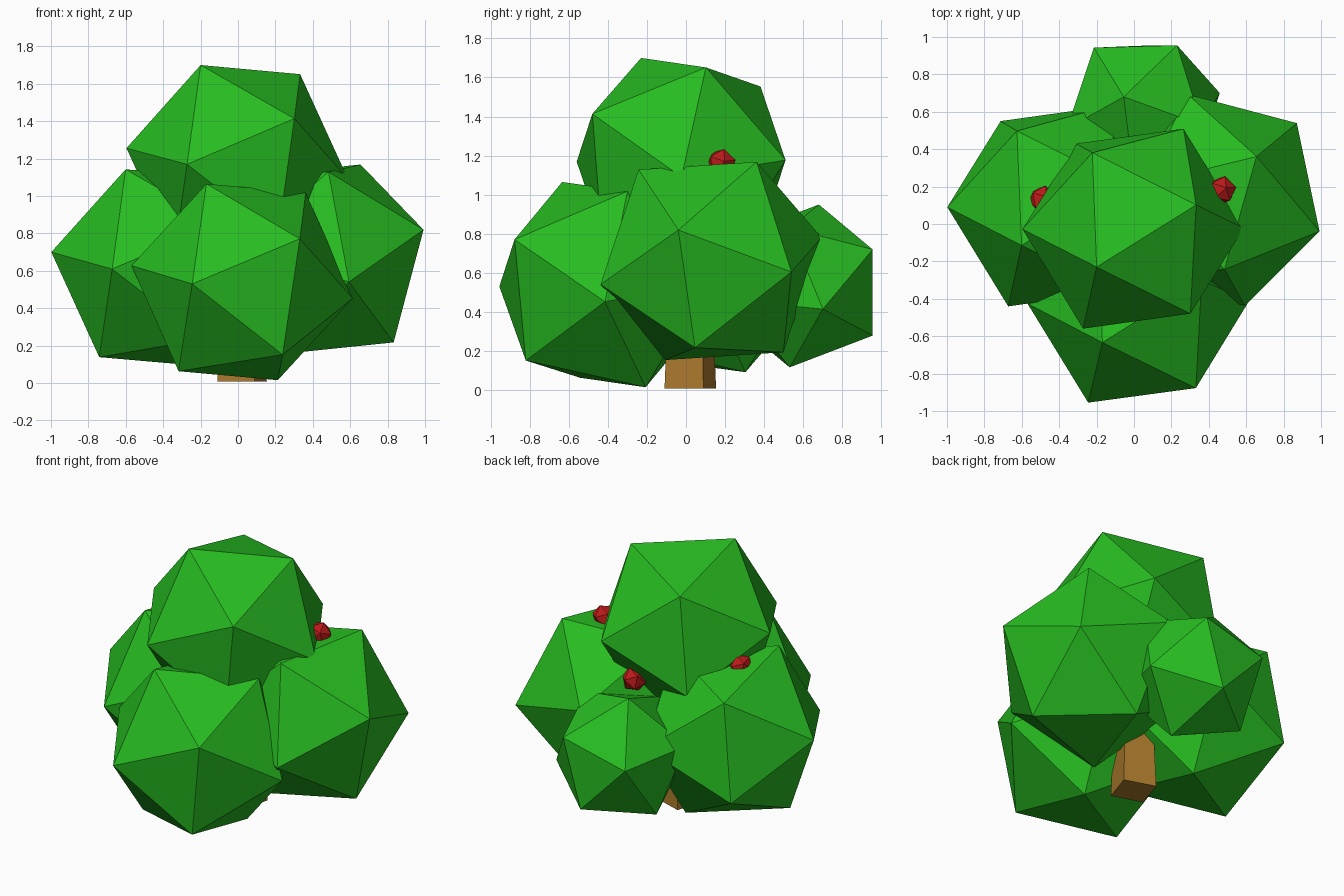
import bpy, bmesh
from math import radians
from mathutils import Vector, Matrix

if "Cube" in bpy.data.objects:
    bpy.data.objects.remove(bpy.data.objects["Cube"])


def material(name, rgb):
    m = bpy.data.materials.new(name)
    m.diffuse_color = (*rgb, 1)
    m.use_nodes = True
    m.node_tree.nodes["Principled BSDF"].inputs["Base Color"].default_value = m.diffuse_color
    return m


LEAF = material("leaf_green", (0.02, 0.50, 0.015))
BARK = material("bark_brown", (0.40, 0.19, 0.025))
RED = material("berry_red", (0.50, 0.01, 0.01))


def finish(name, bm, mat):
    bmesh.ops.recalc_face_normals(bm, faces=bm.faces)
    me = bpy.data.meshes.new(name)
    bm.to_mesh(me)
    bm.free()
    me.materials.append(mat)
    ob = bpy.data.objects.new(name, me)
    bpy.context.collection.objects.link(ob)
    return ob


def blob(name, radius, centre, tip, side, mat):
    """Icosahedron turned so one corner points at tip and its neighbour at side."""
    c = Vector(centre)
    z = (Vector(tip) - c).normalized()
    s = Vector(side) - c
    x = (s - z * s.dot(z)).normalized()
    y = z.cross(x)
    rot = Matrix((x, y, z)).transposed().to_4x4()
    bm = bmesh.new()
    bmesh.ops.create_icosphere(bm, subdivisions=1, radius=radius,
                               matrix=Matrix.Translation(c) @ rot)
    return finish(name, bm, mat)


# Foliage clumps
blob("top_foliage", 0.598, (-0.004, -0.025, 1.173), (-0.20, -0.23, 1.70), (0.33, 0.10, 1.655), LEAF)
blob("right_foliage", 0.598, (0.44, 0.128, 0.661), (0.995, -0.04, 0.82), (0.66, 0.36, 1.17), LEAF)
blob("left_foliage", 0.598, (-0.406, 0.095, 0.617), (-1.0, 0.09, 0.70), (-0.675, -0.435, 0.61), LEAF)
blob("front_foliage", 0.598, (0.022, -0.42, 0.54), (-0.245, -0.955, 0.53), (0.33, -0.875, 0.77), LEAF)
blob("back_foliage", 0.436, (0.05, 0.605, 0.533), (-0.055, 0.68, 0.95), (0.23, 0.955, 0.72), LEAF)

# Berries
for i, c in enumerate([(0.47, 0.18, 1.16), (-0.49, 0.13, 1.07), (0.10, 0.40, 0.93)]):
    c = Vector(c)
    blob(f"berry_{i + 1}", 0.078, c, c + Vector((0.3, 0.2, 1)), c + Vector((1, 0.2, 0)), RED)

# Four-sided trunk, narrowing upwards: (radius, height) rings
bm = bmesh.new()
rings = []
for r, h in [(0.148, 0.008), (0.135, 0.30), (0.11, 0.90)]:
    rings.append([bm.verts.new(Matrix.Rotation(radians(27 + 90 * k), 3, 'Z') @ Vector((r, 0, h))
                               + Vector((0.022, 0.022, 0))) for k in range(4)])
for a, b in zip(rings, rings[1:]):
    for k in range(4):
        bm.faces.new((a[k], a[(k + 1) % 4], b[(k + 1) % 4], b[k]))
bm.faces.new(rings[0][::-1])
bm.faces.new(rings[-1])
finish("trunk", bm, BARK)
